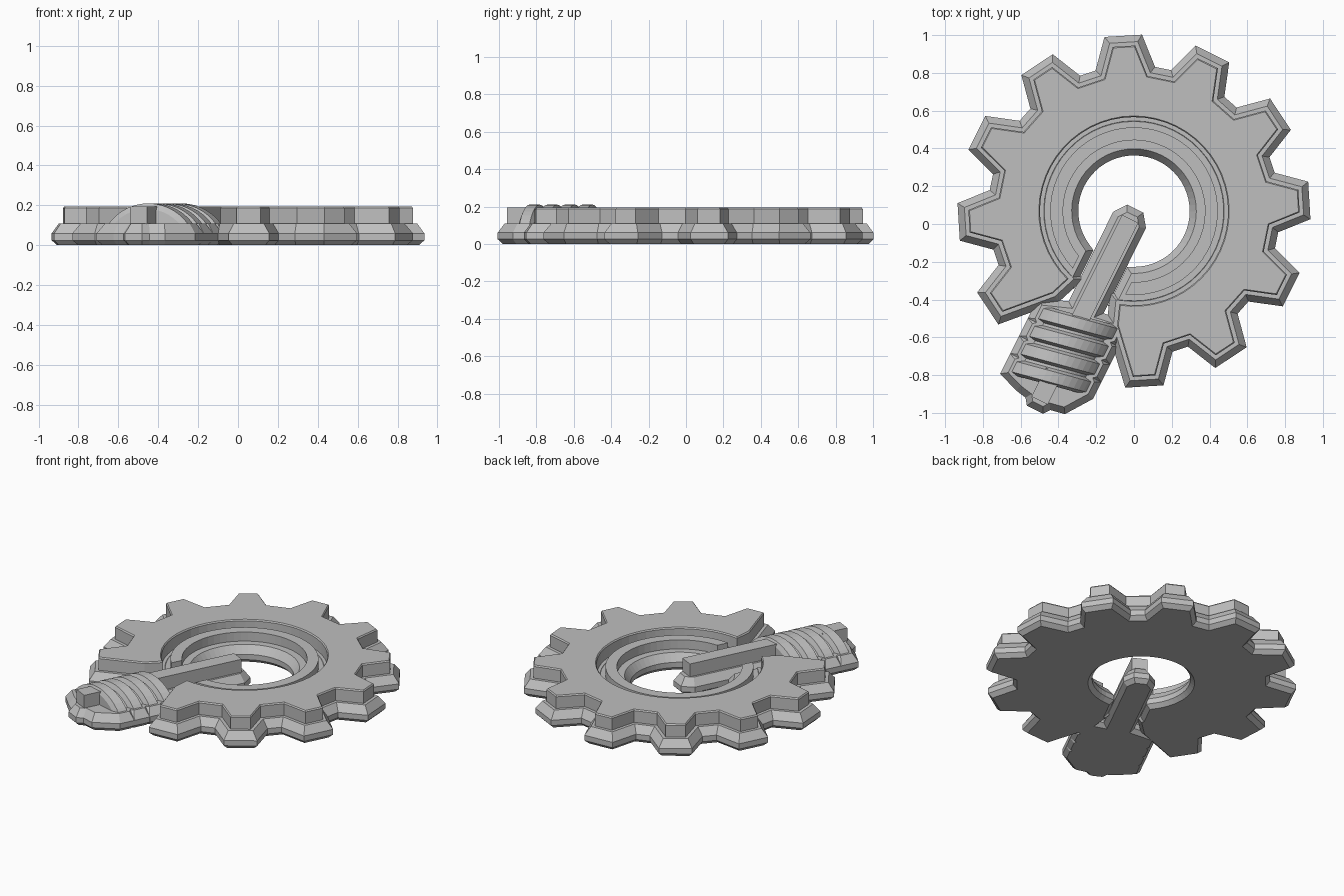
import bpy, bmesh
from math import sin, cos, pi, radians, sqrt, asin
from mathutils import Vector, Matrix

cube = bpy.data.objects.get("Cube")
if cube:
    bpy.data.objects.remove(cube)

grey = bpy.data.materials.new("plain grey")
grey.use_nodes = True
colour = (0.52, 0.52, 0.52, 1)
grey.diffuse_color = colour
grey.node_tree.nodes["Principled BSDF"].inputs["Base Color"].default_value = colour

# The emblem is built with the worm along -y, then turned
PLACE = Matrix.Translation((0, 0.068, 0)) @ Matrix.Rotation(radians(-26.5), 4, 'Z')
BASE_TOP = 0.11
BODY_TOP = 0.195


def loft(name, loops):
    """Bridge closed loops of equal length and cap both ends."""
    bm = bmesh.new()
    rows = [[bm.verts.new(p) for p in loop] for loop in loops]
    n = len(rows[0])
    for a, b in zip(rows, rows[1:]):
        for i in range(n):
            j = (i + 1) % n
            bm.faces.new((a[i], a[j], b[j], b[i]))
    caps = [bm.faces.new(rows[0]), bm.faces.new(rows[-1])]
    bmesh.ops.recalc_face_normals(bm, faces=bm.faces)
    bmesh.ops.triangulate(bm, faces=caps)
    mesh = bpy.data.meshes.new(name)
    bm.to_mesh(mesh)
    bm.free()
    mesh.materials.append(grey)
    obj = bpy.data.objects.new(name, mesh)
    obj.matrix_world = PLACE
    bpy.context.collection.objects.link(obj)
    return obj


def offset(points, d):
    """Mitred outward offset of a counter-clockwise outline."""
    out = []
    for i, p in enumerate(points):
        a = (p - points[i - 1]).normalized()
        b = (points[(i + 1) % len(points)] - p).normalized()
        na, nb = Vector((a.y, -a.x)), Vector((b.y, -b.x))
        out.append(p + (na + nb) * d / max(1 + na.dot(nb), 0.4))
    return out


def slab(name, outline, levels):
    """Stack of offset outlines, given as (offset, height) pairs."""
    return loft(name, [[(p.x, p.y, z) for p in offset(outline, d)] for d, z in levels])


def base(name, outline):
    slab(name, outline, [(0.03, 0), (0.055, 0.025), (0.055, 0.06), (0.02, BASE_TOP)])


def arc(r, gap, n=48, reverse=False):
    """Arc open at the bottom, counter-clockwise unless reversed."""
    g = asin(gap / r)
    pts = []
    for i in range(n + 1):
        a = -pi / 2 + g + (2 * pi - 2 * g) * i / n
        pts.append(Vector((r * cos(a), r * sin(a))))
    return pts[::-1] if reverse else pts


def polar(angle, radial, side):
    u = Vector((cos(angle), sin(angle)))
    return u * radial + Vector((-u.y, u.x)) * side


# Gear with eleven teeth and an opening for the worm
gear = [Vector((0.19, -0.58))]
for k in range(11):
    a = radians(300 + 30 * k)
    if k > 0:
        gear.append(polar(a, 0.71, -0.115))
    gear += [polar(a, 0.875, -0.06), polar(a, 0.875, 0.06)]
    if k < 10:
        gear.append(polar(a, 0.71, 0.115))
gear.append(Vector((-0.19, -0.58)))
gear += arc(0.498, 0.15, reverse=True)
base("gear_base", gear)
slab("gear_body", gear, [(0, BASE_TOP - 0.01), (0, BODY_TOP - 0.008), (-0.006, BODY_TOP)])

# Open ring inside the gear
base("ring_base", arc(0.455, 0.155) + arc(0.35, 0.155, reverse=True))
slab("ring_body", arc(0.444, 0.155) + arc(0.376, 0.155, reverse=True),
     [(0, BASE_TOP - 0.01), (0, 0.17)])

# Worm base: shaft, notched sides and end stub
PITCH, SLANT = 0.105, 0.2
crests = [-0.665 - PITCH * k for k in range(4)]


def notched(side):
    pts = []
    for k, y in enumerate(crests):
        y += side * 0.2 * SLANT
        pts += [Vector((side * 0.195, y + 0.028)), Vector((side * 0.195, y - 0.028))]
        if k < 3:
            pts.append(Vector((side * 0.168, y - PITCH / 2)))
    return pts


def half(side):
    head = [(0.02, -0.04), (0.042, -0.07), (0.042, -0.62)]
    tail = [(0.12, -1.075), (0.042, -1.09), (0.02, -1.12)]
    return ([Vector((side * x, y)) for x, y in head] + notched(side)
            + [Vector((side * x, y)) for x, y in tail])


base("worm_base", half(-1) + half(1)[::-1])

# Shaft and end stub
for name, y0, y1 in (("shaft", -0.68, -0.045), ("end_stub", -1.12, -0.95)):
    box = [Vector(p) for p in ((-0.048, y0), (0.048, y0), (0.048, y1), (-0.048, y1))]
    slab(name, box, [(0, BASE_TOP - 0.01), (0, BODY_TOP)])

# Domed worm with slanted thread ridges
CREST, GROOVE, AXIS_Z, FLOOR = 0.25, 0.222, -0.04, 0.1


def dome(y, r, n=14):
    w = sqrt(r * r - (FLOOR - AXIS_Z) ** 2)
    limit = asin(w / r)
    loop = []
    for i in range(n + 1):
        t = limit * (2 * i / n - 1)
        x = r * sin(t)
        loop.append((x, y + SLANT * x, AXIS_Z + r * cos(t)))
    return loop


sections = []
for y in crests:
    for dy, r in ((0.045, GROOVE), (0.03, CREST), (-0.03, CREST), (-0.045, GROOVE)):
        sections.append(dome(y + dy, r))
loft("worm_thread", sections)
